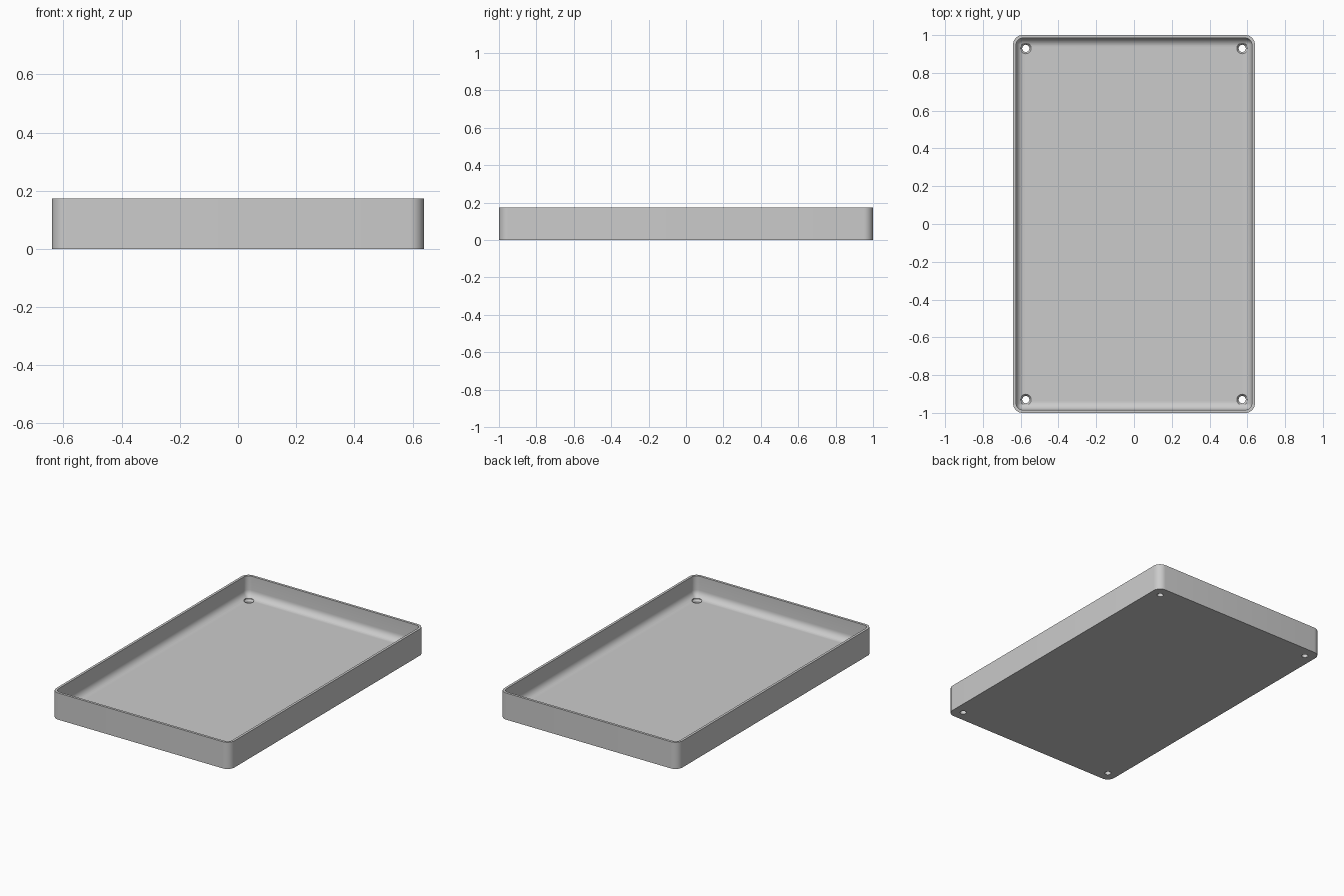
import bpy, bmesh, math

cube = bpy.data.objects.get("Cube")
if cube:
    bpy.data.objects.remove(cube, do_unlink=True)

HALF_X, HALF_Y, HEIGHT = 0.64, 1.0, 0.173
CORNER, WALL, FLOOR, FILLET = 0.05, 0.016, 0.038, 0.045
HOLE_X, HOLE_Y = 0.573, 0.93

grey = bpy.data.materials.new("plain grey")
grey.use_nodes = True
colour = (0.6, 0.6, 0.6, 1)
grey.diffuse_color = colour
grey.node_tree.nodes["Principled BSDF"].inputs["Base Color"].default_value = colour


def make_object(name, bm):
    bmesh.ops.recalc_face_normals(bm, faces=bm.faces)
    mesh = bpy.data.meshes.new(name)
    bm.to_mesh(mesh)
    bm.free()
    mesh.materials.append(grey)
    obj = bpy.data.objects.new(name, mesh)
    bpy.context.collection.objects.link(obj)
    return obj


def rounded_ring(bm, inset, z, steps=8):
    """Rounded rectangle of vertices, inset from the outer outline."""
    r = max(CORNER - inset, 0.006)
    cx, cy = HALF_X - inset - r, HALF_Y - inset - r
    ring = []
    for quarter, (sx, sy) in enumerate([(1, 1), (-1, 1), (-1, -1), (1, -1)]):
        for i in range(steps + 1):
            a = (quarter + i / steps) * math.pi / 2
            ring.append(bm.verts.new((sx * cx + r * math.cos(a),
                                      sy * cy + r * math.sin(a), z)))
    return ring


def bridge(bm, a, b):
    for i in range(len(a)):
        j = (i + 1) % len(a)
        bm.faces.new((a[i], a[j], b[j], b[i]))


# Tray: outer wall, rim, inner wall and a filleted floor
profile = [(0, 0), (0, HEIGHT), (WALL, HEIGHT)]
for i in range(9):
    a = i / 8 * math.pi / 2
    profile.append((WALL + FILLET * (1 - math.cos(a)),
                    FLOOR + FILLET * (1 - math.sin(a))))
bm = bmesh.new()
rings = [rounded_ring(bm, inset, z) for inset, z in profile]
for lower, upper in zip(rings, rings[1:]):
    bridge(bm, lower, upper)
bm.faces.new(rings[0])
bm.faces.new(rings[-1])
tray = make_object("tray", bm)

# Countersunk screw holes, one in each corner
hole_profile = [(0.019, -0.02), (0.019, 0.024), (0.029, FLOOR), (0.029, 0.07)]
bm = bmesh.new()
for sx in (-1, 1):
    for sy in (-1, 1):
        rings = []
        for r, z in hole_profile:
            angles = [i / 24 * math.tau for i in range(24)]
            rings.append([bm.verts.new((sx * HOLE_X + r * math.cos(a),
                                        sy * HOLE_Y + r * math.sin(a), z))
                          for a in angles])
        for lower, upper in zip(rings, rings[1:]):
            bridge(bm, lower, upper)
        bm.faces.new(rings[0])
        bm.faces.new(rings[-1])
cutter = make_object("screw_hole_cutter", bm)
cutter.hide_render = True

cut = tray.modifiers.new("screw holes", 'BOOLEAN')
cut.operation = 'DIFFERENCE'
cut.solver = 'EXACT'
cut.object = cutter
bpy.context.view_layer.objects.active = tray
tray.select_set(True)
bpy.ops.object.modifier_apply(modifier=cut.name)
bpy.data.objects.remove(cutter, do_unlink=True)

bpy.ops.object.shade_smooth_by_angle(angle=math.radians(30))
